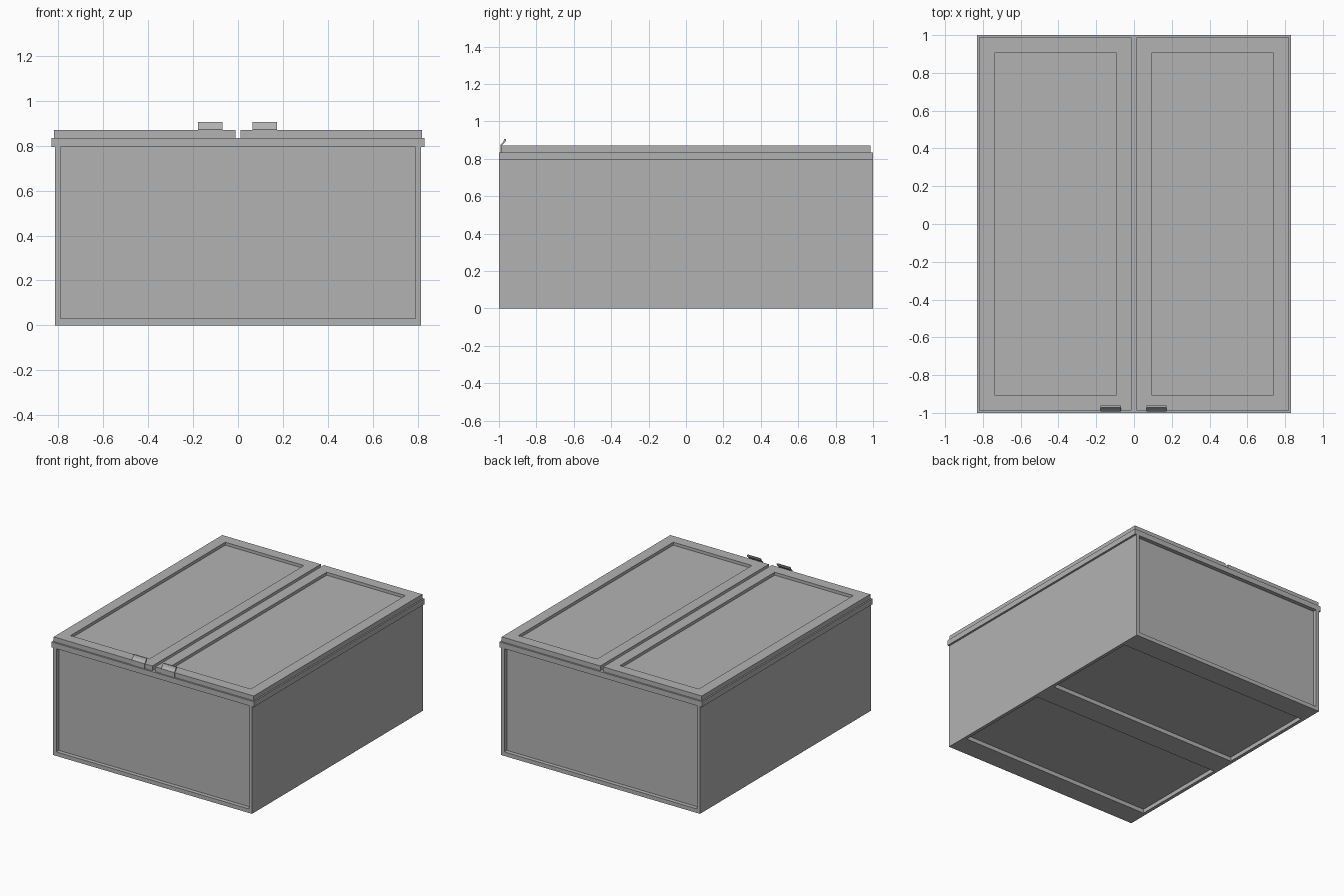
import bpy
import bmesh

cube = bpy.data.objects.get("Cube")
if cube:
    bpy.data.objects.remove(cube, do_unlink=True)

grey = bpy.data.materials.new("plain grey")
grey.use_nodes = True
colour = (0.45, 0.45, 0.45, 1)
grey.diffuse_color = colour
grey.node_tree.nodes["Principled BSDF"].inputs["Base Color"].default_value = colour


def finish(name, bm):
    bmesh.ops.recalc_face_normals(bm, faces=bm.faces)
    mesh = bpy.data.meshes.new(name)
    bm.to_mesh(mesh)
    bm.free()
    mesh.materials.append(grey)
    obj = bpy.data.objects.new(name, mesh)
    bpy.context.scene.collection.objects.link(obj)
    return obj


def box_mesh(x, y, z):
    """Box spanning the three (low, high) ranges."""
    bm = bmesh.new()
    bmesh.ops.create_cube(bm, size=1)
    for v in bm.verts:
        for i, (low, high) in enumerate((x, y, z)):
            v.co[i] = low if v.co[i] < 0 else high
    return bm


def board(name, x, y, z):
    return finish(name, box_mesh(x, y, z))


WIDTH, WALL, RIM, TOP = 0.815, 0.025, 0.795, 0.835
INNER = WIDTH - WALL
LIP = 0.03

# Carcass: side boards and the sunken end panels
for side, s in (("right", -1), ("left", 1)):
    board(side + "_side", sorted((s * INNER, s * WIDTH)), (-1, 1), (0, RIM))
for end, s in (("front", -1), ("back", 1)):
    board(end + "_panel", (-INNER, INNER), sorted((s * 0.95, s * 0.97)), (LIP, RIM))

# Underside: sunken sheet with three cross rails
board("base_sheet", (-INNER, INNER), (-0.97, 0.97), (LIP, LIP + 0.02))
for name, y in (("front", (-1, -0.84)), ("middle", (-0.09, 0.09)), ("back", (0.84, 1))):
    board(name + "_base_rail", (-INNER, INNER), y, (0, LIP))

# Overhanging rim beneath the doors
board("door_frame", (-0.83, 0.83), (-1, 1), (RIM, TOP))


# Doors with a sunken centre panel
def door(name, s):
    bm = box_mesh(sorted((s * 0.012, s * 0.82)), (-0.987, 0.987), (TOP, 0.87))
    bm.normal_update()
    top = max(bm.faces, key=lambda f: f.normal.z)
    bmesh.ops.inset_region(bm, faces=[top], thickness=0.115)
    bm.normal_update()
    floor = bmesh.ops.extrude_face_region(bm, geom=[top])
    bmesh.ops.delete(bm, geom=[top], context="FACES_ONLY")
    verts = [g for g in floor["geom"] if isinstance(g, bmesh.types.BMVert)]
    bmesh.ops.translate(bm, verts=verts, vec=(0, 0, -0.022))
    return finish(name, bm)


# Bent plate handles: (y, z) profile swept along x
def handle(name, x_low, x_high):
    profile = [(-0.987, TOP), (-0.993, TOP), (-0.993, 0.873), (-0.978, 0.89),
               (-0.972, 0.905), (-0.962, 0.905), (-0.964, 0.893), (-0.987, 0.87)]
    bm = bmesh.new()
    face = bm.faces.new([bm.verts.new((x_low, y, z)) for y, z in profile])
    swept = bmesh.ops.extrude_face_region(bm, geom=[face])
    verts = [g for g in swept["geom"] if isinstance(g, bmesh.types.BMVert)]
    bmesh.ops.translate(bm, verts=verts, vec=(x_high - x_low, 0, 0))
    return finish(name, bm)


door("right_door", -1)
door("left_door", 1)
handle("right_handle", -0.178, -0.07)
handle("left_handle", 0.065, 0.173)
